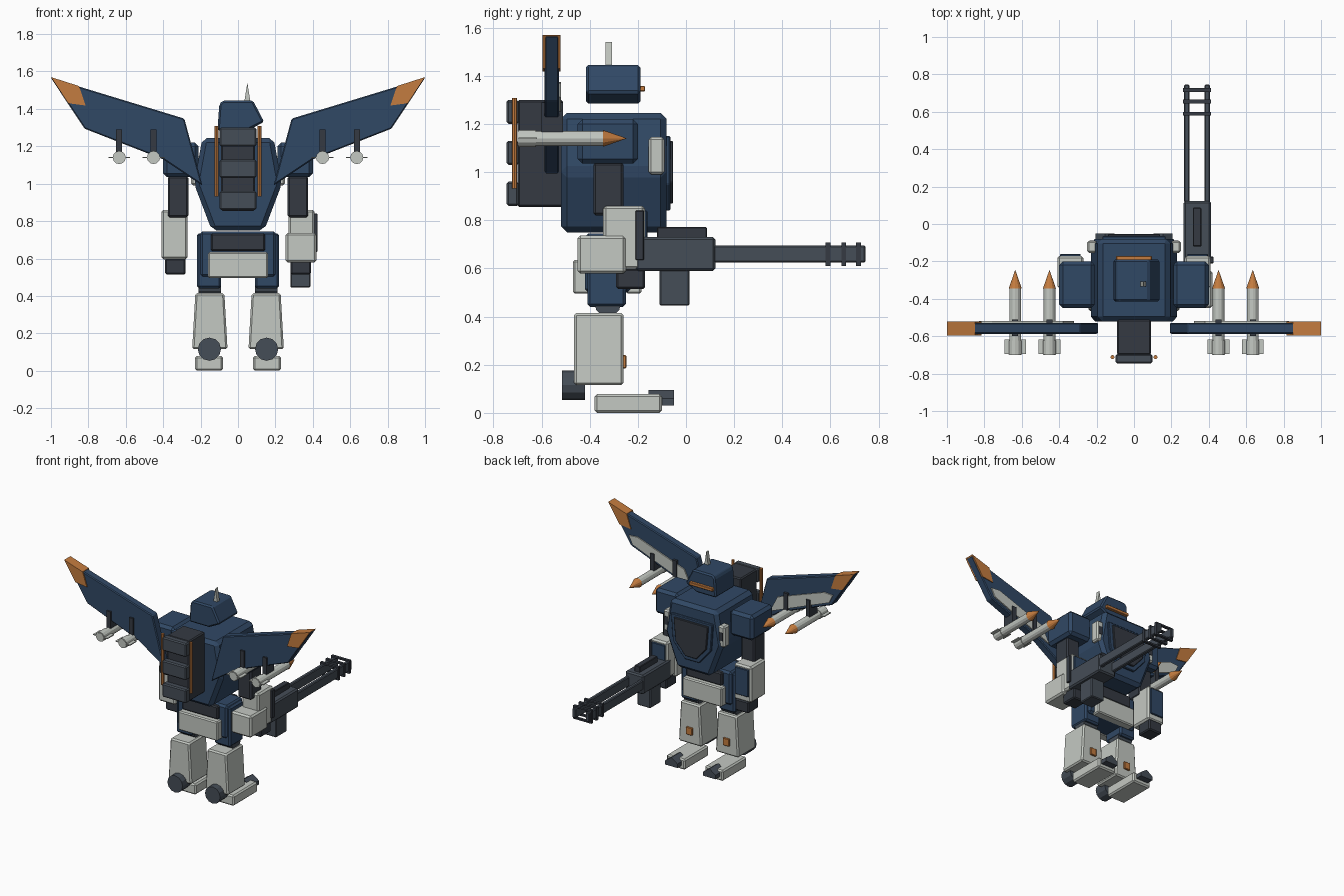
import bpy, bmesh, math
from mathutils import Matrix


def material(name, rgb):
    m = bpy.data.materials.new(name)
    m.diffuse_color = (*rgb, 1)
    return m


BLUE = material("navy", (0.03, 0.065, 0.13))
DARK = material("charcoal", (0.035, 0.042, 0.055))
STEEL = material("gunmetal", (0.06, 0.075, 0.095))
PALE = material("pale_grey", (0.55, 0.58, 0.54))
ORANGE = material("orange", (0.55, 0.2, 0.05))


def finish(name, bm, mat, bevel=0):
    bmesh.ops.recalc_face_normals(bm, faces=bm.faces)
    me = bpy.data.meshes.new(name)
    bm.to_mesh(me)
    bm.free()
    me.materials.append(mat)
    ob = bpy.data.objects.new(name, me)
    bpy.context.collection.objects.link(ob)
    if bevel:
        b = ob.modifiers.new("bevel", 'BEVEL')
        b.width, b.segments = bevel, 1
    return ob


def prism(name, pts, y0, y1, mat, bevel=0, sx=1):
    """Extrude an x-z outline from y0 to y1; sx=-1 mirrors it."""
    bm = bmesh.new()
    a = [bm.verts.new((sx * x, y0, z)) for x, z in pts]
    b = [bm.verts.new((sx * x, y1, z)) for x, z in pts]
    bm.faces.new(a)
    bm.faces.new(b[::-1])
    n = len(pts)
    for i in range(n):
        j = (i + 1) % n
        bm.faces.new((a[i], a[j], b[j], b[i]))
    return finish(name, bm, mat, bevel)


def box(name, x0, x1, y0, y1, z0, z1, mat, bevel=0.008, sx=1):
    pts = [(x0, z0), (x1, z0), (x1, z1), (x0, z1)]
    return prism(name, pts, y0, y1, mat, bevel, sx)


def cyl(name, c, r0, r1, length, axis, mat, sides=12):
    """Cylinder or cone centred on c along the given axis."""
    bm = bmesh.new()
    rot = {'x': Matrix.Rotation(math.pi / 2, 4, 'Y'),
           'y': Matrix.Rotation(-math.pi / 2, 4, 'X'), 'z': Matrix()}[axis]
    bmesh.ops.create_cone(bm, cap_ends=True, segments=sides, radius1=r0, radius2=r1,
                          depth=length, matrix=Matrix.Translation(c) @ rot)
    return finish(name, bm, mat)


# torso and chest
prism("torso", [(-.14, .75), (.14, .75), (.235, 1.0), (.19, 1.245), (-.19, 1.245), (-.235, 1.0)],
      -.52, -.08, BLUE, .025)
prism("chest_frame", [(-.17, 1.15), (.17, 1.15), (.155, .95), (.06, .84), (-.06, .84), (-.155, .95)],
      -.085, -.065, BLUE, .005)
prism("chest_panel", [(-.14, 1.13), (.14, 1.13), (.125, .96), (.045, .87), (-.045, .87), (-.125, .96)],
      -.07, -.053, DARK, .004)

# head
prism("head", [(-.11, 1.284), (.05, 1.284), (.14, 1.33), (.08, 1.445), (-.08, 1.445), (-.10, 1.425)],
      -.415, -.19, BLUE, .01)
box("visor", -.095, .095, -.195, -.17, 1.335, 1.358, ORANGE, .003)
prism("antenna", [(.034, 1.44), (.066, 1.44), (.05, 1.54)], -.335, -.307, PALE)

# backpack
box("backpack", -.09, .09, -.70, -.51, .855, 1.30, DARK)
for z in (.86, 1.03, 1.20):
    box("backpack_vent", -.098, .098, -.745, -.695, z, z + .1, STEEL)

# waist and skirts
box("pelvis", -.205, .205, -.42, -.23, .50, .745, BLUE, .015)
box("waist_block", -.145, .145, -.445, -.205, .64, .735, DARK)
box("rear_skirt", -.16, .16, -.47, -.40, .495, .635, PALE)
box("front_skirt", -.16, .16, -.25, -.185, .495, .635, PALE)

for s in (-1, 1):
    # backpack rods and chest vents
    cyl("backpack_rod", (s * .115, -.712, 1.12), .011, .011, .375, 'z', ORANGE, 8)
    box("chest_vent", .195, .25, -.155, -.09, .99, 1.145, PALE, .01, s)
    box("chest_vent_slot", .208, .237, -.095, -.087, 1.04, 1.10, DARK, 0, s)

    # arms
    box("shoulder", .21, .40, -.45, -.20, 1.035, 1.22, BLUE, .02, s)
    box("upper_arm", .265, .375, -.385, -.26, .82, 1.04, DARK, .01, s)
    box("forearm", .27, .41, -.345, -.17, .595, .86, PALE, .012, s)
    box("forearm_plate", .285, .395, -.175, -.16, .64, .84, BLUE, .004, s)
    box("hand", .28, .39, -.29, -.17, .515, .60, DARK, .008, s)

    # legs
    box("thigh", .09, .22, -.41, -.25, .44, .735, BLUE, .012, s)
    cyl("knee", (s * .152, -.325, .455), .055, .055, .12, 'x', STEEL)
    prism("shin", [(.056, .115), (.245, .115), (.228, .415), (.073, .415)],
          -.465, -.26, PALE, .01, s)
    box("shin_badge", .125, .175, -.265, -.248, .185, .24, ORANGE, .003, s)
    cyl("ankle_thruster", (s * .153, -.467, .115), .062, .062, .095, 'y', STEEL)
    box("foot", .08, .23, -.38, -.10, 0, .078, PALE, .01, s)
    prism("toe", [(.105, .03), (.205, .03), (.205, .06), (.155, .095), (.105, .06)],
          -.155, -.05, STEEL, 0, s)

    # wings
    prism("wing", [(.19, .99), (.40, 1.13), (.82, 1.294), (1, 1.565), (.287, 1.348)],
          -.587, -.528, BLUE, .006, s)
    prism("wing_tip", [(1, 1.57), (.85, 1.522), (.815, 1.418), (.908, 1.43)],
          -.595, -.522, ORANGE, 0, s)
    prism("wing_panel", [(.32, 1.12), (.42, 1.16), (.80, 1.31), (.83, 1.37), (.76, 1.375), (.38, 1.24)],
          -.53, -.519, PALE, 0, s)

    # missiles
    for x in (.452, .635):
        box("missile_pylon", x - .016, x + .016, -.60, -.51, 1.16, 1.29, DARK, 0, s)
        cyl("missile_body", (s * x, -.523, 1.14), .031, .031, .355, 'y', PALE)
        cyl("missile_nose", (s * x, -.295, 1.14), .035, 0, .10, 'y', ORANGE)
        box("missile_fin", x - .058, x + .058, -.695, -.618, 1.137, 1.144, PALE, 0, s)
        cyl("missile_tail", (s * x, -.66, 1.14), .035, .035, .075, 'y', PALE)

# gun arm and rotary gun
box("gun_arm_guard", .255, .42, -.45, -.25, .578, .737, PALE, .012)
box("gun_arm_strip", .405, .425, -.21, -.175, .635, .84, DARK, .003)
box("gun_body", .265, .412, -.21, .122, .59, .73, STEEL, .01)
box("gun_magazine", .28, .388, -.11, .015, .445, .60, STEEL, .006)
box("gun_sight", .315, .36, -.12, .087, .725, .772, DARK, .004)
for x in (.268, .378):
    box("gun_barrel", x, x + .028, .115, .745, .625, .695, STEEL, .005)
for y in (.59, .655, .717):
    # clamp rings with a hollow middle
    for z in (.61, .695):
        box("barrel_clamp_bar", .262, .412, y - .01, y + .01, z, z + .012, DARK, 0)
    for x in (.262, .394):
        box("barrel_clamp_side", x, x + .018, y - .01, y + .01, .61, .707, DARK, 0)
